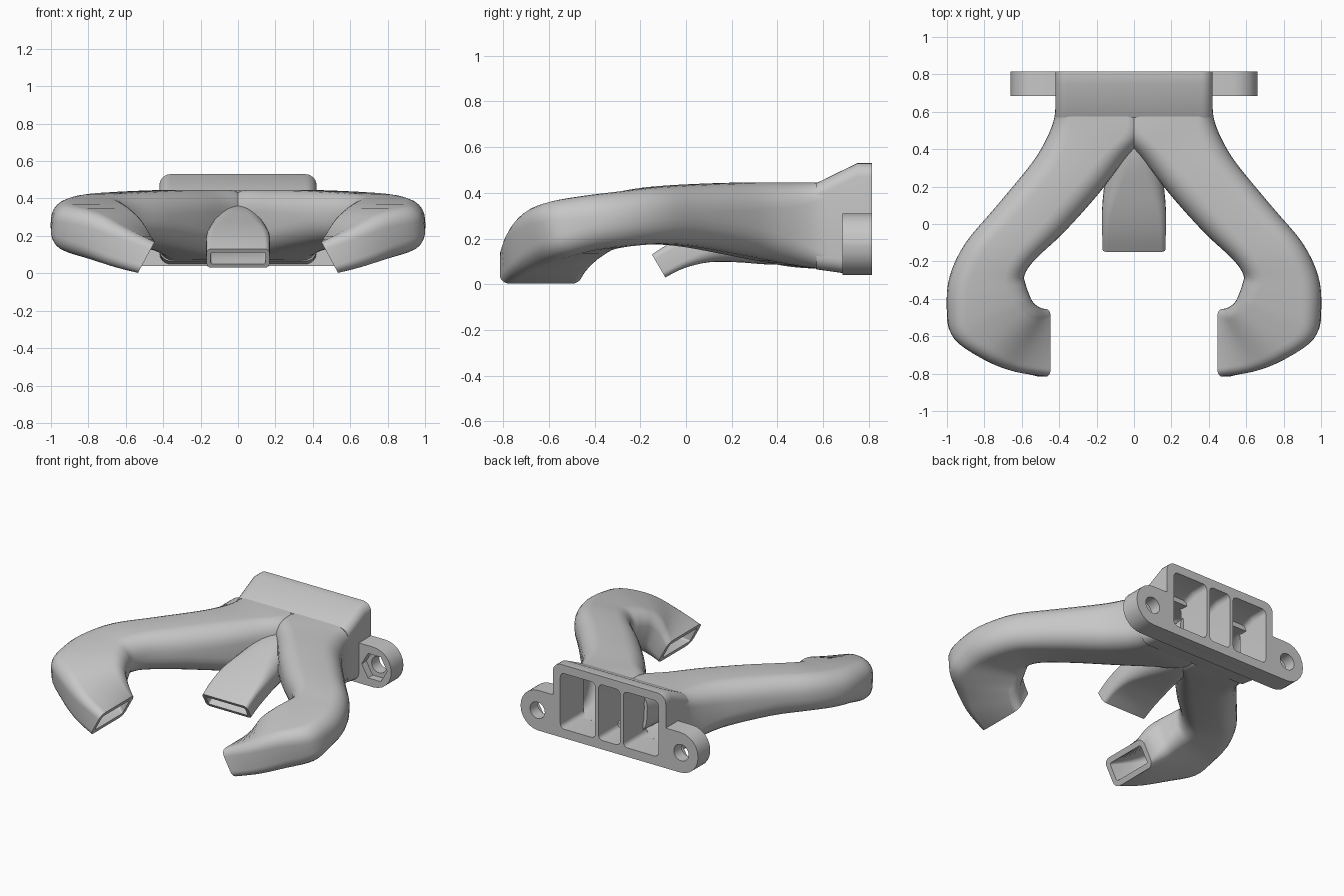
import bpy, bmesh, math
from mathutils import Vector

default_cube = bpy.data.objects.get("Cube")
if default_cube:
    bpy.data.objects.remove(default_cube, do_unlink=True)

grey = bpy.data.materials.new("light_grey")
grey.use_nodes = True
grey_value = (0.57, 0.57, 0.57, 1)
grey.diffuse_color = grey_value
grey.node_tree.nodes["Principled BSDF"].inputs["Base Color"].default_value = grey_value


def smooth_sections(sections, steps):
    """Catmull-Rom interpolation of whole section tuples."""
    last = len(sections) - 1
    result = []
    for i in range(last):
        four = [sections[max(0, min(last, i + k))] for k in (-1, 0, 1, 2)]
        for s in range(steps):
            t = s / steps
            result.append(tuple(
                b + 0.5 * t * (c - a + t * (2 * a - 5 * b + 4 * c - d + t * (3 * (b - c) + d - a)))
                for a, b, c, d in zip(*four)))
    result.append(sections[-1])
    return result


def rounded_rectangle(width, height, radius, arc=6):
    radius = max(0.012, min(radius, width * 0.98, height * 0.98))
    points = []
    for corner, (sx, sy) in enumerate(((1, 1), (-1, 1), (-1, -1), (1, -1))):
        for k in range(arc + 1):
            angle = (corner + k / arc) * math.pi / 2
            points.append((sx * (width - radius) + radius * math.cos(angle),
                           sy * (height - radius) + radius * math.sin(angle)))
    return points


def make_object(name, bm):
    """Turn all faces outward and link the mesh."""
    bm.normal_update()
    bmesh.ops.recalc_face_normals(bm, faces=bm.faces[:])
    if bm.calc_volume(signed=True) < 0:
        bmesh.ops.reverse_faces(bm, faces=bm.faces[:])
    mesh = bpy.data.meshes.new(name)
    bm.to_mesh(mesh)
    bm.free()
    mesh.materials.append(grey)
    obj = bpy.data.objects.new(name, mesh)
    bpy.context.collection.objects.link(obj)
    return obj


def bridge(bm, first, second):
    for k in range(len(first)):
        n = (k + 1) % len(first)
        bm.faces.new((first[k], first[n], second[n], second[k]))


def tube(name, sections, wall, side=1, steps=4):
    """Hollow sweep. Section: inner x, y, outer x, y, z, half height, corner radius."""
    sections = smooth_sections(sections, steps)
    inner = [Vector((s[0], s[1], s[4])) for s in sections]
    outer = [Vector((s[2], s[3], s[4])) for s in sections]
    centre = [(a + b) / 2 for a, b in zip(inner, outer)]
    bm = bmesh.new()
    skins = ([], [])
    for i, s in enumerate(sections):
        tangent = (centre[min(i + 1, len(centre) - 1)] - centre[max(i - 1, 0)]).normalized()
        across = outer[i] - inner[i]
        half = across.length / 2
        across.normalize()
        up = tangent.cross(across).normalized()
        for skin, inset in zip(skins, (0, wall)):
            ring = [centre[i] + across * u + up * v
                    for u, v in rounded_rectangle(half - inset, s[5] - inset, s[6] - inset)]
            skin.append([bm.verts.new((side * p.x, p.y, p.z)) for p in ring])
    for skin in skins:
        for a, b in zip(skin, skin[1:]):
            bridge(bm, a, b)
    for end in (0, -1):
        bridge(bm, skins[0][end], skins[1][end])
    return make_object(name, bm)


def block(name, sections, x=0):
    """Solid of upright rounded slices: y, half width, bottom, top, corner radius."""
    bm = bmesh.new()
    loops = [[bm.verts.new((x + u, y, (low + high) / 2 + v))
              for u, v in rounded_rectangle(width, (high - low) / 2, radius)]
             for y, width, low, high, radius in sections]
    for a, b in zip(loops, loops[1:]):
        bridge(bm, a, b)
    for loop in (loops[0], loops[-1]):
        bm.faces.new(loop)
    return make_object(name, bm)


def cylinder_y(name, x, z, radius, y_start, y_end, sides):
    bm = bmesh.new()
    ends = [[bm.verts.new((x + radius * math.cos(math.tau * k / sides), y,
                           z + radius * math.sin(math.tau * k / sides)))
             for k in range(sides)] for y in (y_start, y_end)]
    bridge(bm, *ends)
    for loop in ends:
        bm.faces.new(loop)
    return make_object(name, bm)


def carve(obj, tools):
    for tool in tools:
        modifier = obj.modifiers.new("carve", "BOOLEAN")
        modifier.operation = "DIFFERENCE"
        modifier.solver = "EXACT"
        modifier.object = tool
        bpy.context.view_layer.update()
        evaluated = obj.evaluated_get(bpy.context.evaluated_depsgraph_get())
        mesh = bpy.data.meshes.new_from_object(evaluated)
        obj.modifiers.clear()
        obj.data = mesh


# Curved side arm, from the back housing round to the inward nozzle
arm = [
    (-.02, .62, .42, .62, .255, .19, .06),
    (-.04, .46, .43, .55, .26, .185, .09),
    (.06, .33, .47, .45, .27, .175, .11),
    (.2, .15, .55, .32, .285, .16, .12),
    (.38, -.05, .74, .09, .3, .137, .12),
    (.53, -.19, .9, -.1, .3, .125, .11),
    (.585, -.27, .985, -.28, .285, .122, .11),
    (.58, -.32, 1, -.45, .268, .122, .1),
    (.565, -.37, .97, -.6, .24, .128, .09),
    (.55, -.41, .82, -.71, .2, .13, .08),
    (.52, -.44, .66, -.78, .14, .112, .06),
    (.49, -.455, .49, -.815, .085, .094, .045),
]
# Short duct in the middle: y, half width, z, half height, corner radius
duct = [(-width, y, width, y, z, height, radius) for y, width, z, height, radius in (
    (.6, .13, .24, .14, .1),
    (.38, .14, .22, .135, .12),
    (.2, .16, .195, .1, .085),
    (.08, .17, .17, .077, .05),
    (-.03, .17, .13, .064, .03),
    (-.12, .168, .08, .058, .025),
)]
tube("centre_duct", duct, .022)

# Back housing with sloped roof, and the mounting plate with round ends
housing = block("back_housing", [(.815, .42, .04, .53, .06), (.75, .42, .04, .53, .06),
                                 (.57, .42, .065, .442, .06)])
plate = block("mounting_plate", [(.815, .66, .04, .31, .135), (.685, .66, .04, .31, .135)])


def pocket(name, x, width):
    return block(name, [(.85, width, .1, .475, .03), (.7, width, .1, .47, .03),
                        (.5, width, .1, .39, .03)], x)


# Arms, air pockets, and bolt holes with hexagonal nut recesses
pockets = [pocket("middle_pocket", 0, .08)]
bolts = []
for side, label in ((1, "left"), (-1, "right")):
    tube(label + "_arm", arm, .035, side)
    pockets.append(pocket(label + "_pocket", side * .235, .13))
    bolts.append(cylinder_y(label + "_bolt", side * .535, .175, .055, .6, .9, 32))
    bolts.append(cylinder_y(label + "_nut", side * .535, .175, .095, .66, .735, 6))

carve(housing, pockets)
carve(plate, pockets + bolts)
for tool in pockets + bolts:
    bpy.data.objects.remove(tool, do_unlink=True)

# Smooth shading with crisp edges
for part in [o for o in bpy.context.collection.objects if o.type == "MESH"]:
    bpy.ops.object.select_all(action="DESELECT")
    part.select_set(True)
    bpy.context.view_layer.objects.active = part
    bpy.ops.object.shade_smooth_by_angle(angle=math.radians(35))
